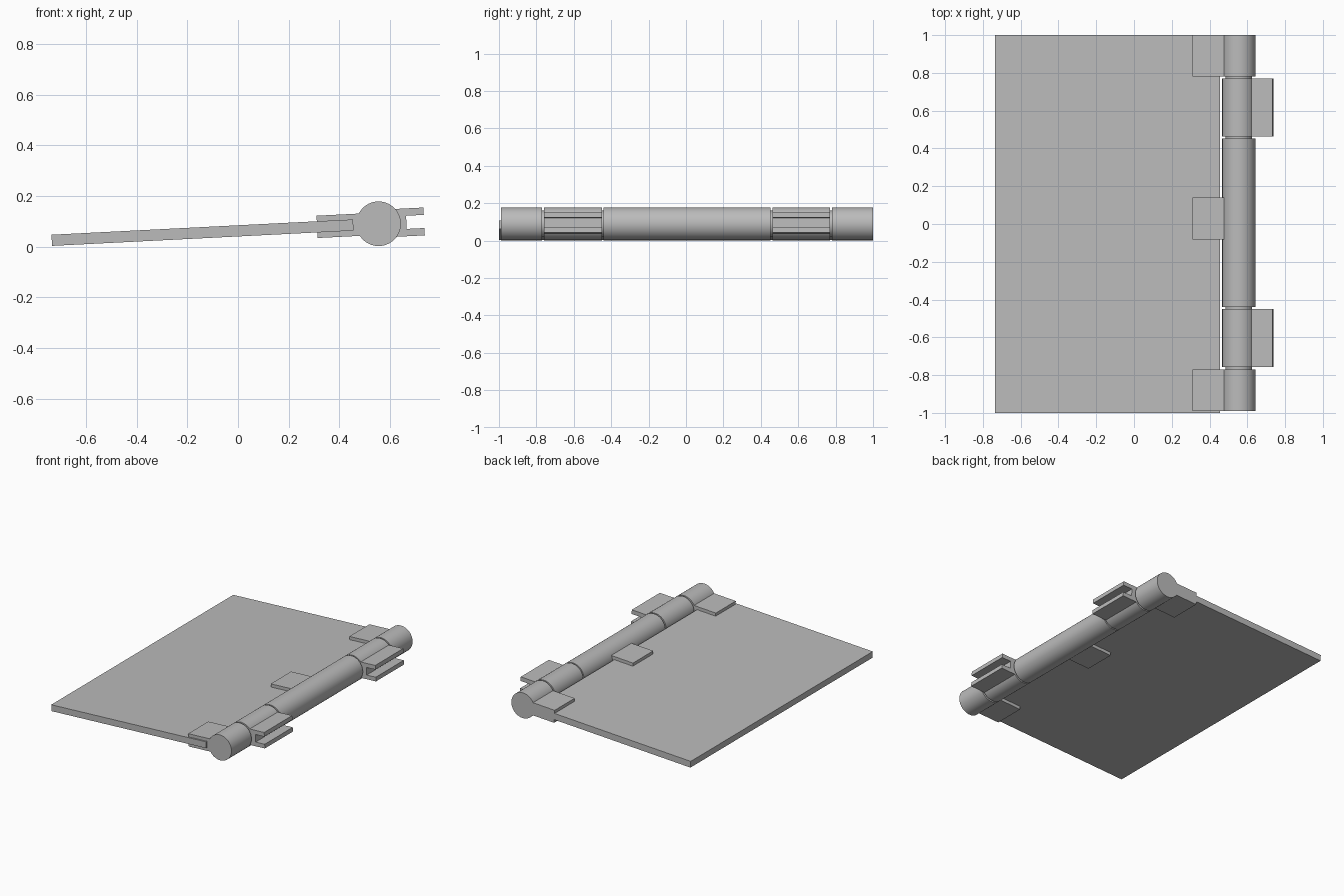
import bpy, bmesh, math
from mathutils import Matrix

if "Cube" in bpy.data.objects:
    bpy.data.objects.remove(bpy.data.objects["Cube"])

CX, CZ, R = 0.555, 0.09, 0.088      # hinge axis and barrel radius
TILT = math.radians(-2.9)           # everything leans about the hinge axis
FRAME = Matrix.Translation((CX, 0, CZ)) @ Matrix.Rotation(TILT, 4, 'Y')

metal = bpy.data.materials.new("grey_metal")
metal.diffuse_color = (0.5, 0.5, 0.5, 1)
metal.use_nodes = True
metal.node_tree.nodes["Principled BSDF"].inputs["Base Color"].default_value = metal.diffuse_color


def extrude_profile(name, pts, y0, y1, smooth=False):
    """Sweep an (x, z) outline, relative to the hinge axis, from y0 to y1."""
    bm = bmesh.new()
    face = bm.faces.new([bm.verts.new((x, y0, z)) for x, z in pts])
    ext = bmesh.ops.extrude_face_region(bm, geom=[face])
    moved = [v for v in ext["geom"] if isinstance(v, bmesh.types.BMVert)]
    bmesh.ops.translate(bm, verts=moved, vec=(0, y1 - y0, 0))
    bmesh.ops.recalc_face_normals(bm, faces=bm.faces)
    bm.transform(FRAME)
    mesh = bpy.data.meshes.new(name)
    bm.to_mesh(mesh)
    bm.free()
    mesh.materials.append(metal)
    obj = bpy.data.objects.new(name, mesh)
    bpy.context.collection.objects.link(obj)
    if smooth:
        bpy.context.view_layer.objects.active = obj
        obj.select_set(True)
        bpy.ops.object.shade_smooth_by_angle(angle=math.radians(30))
        obj.select_set(False)


def circle(r, n=64):
    return [(r * math.cos(2 * math.pi * i / n), r * math.sin(2 * math.pi * i / n))
            for i in range(n)]


def knuckle(name, y0, y1, clips=()):
    """Barrel section whose outline grows forked jaws to the left or right.

    Each clip is (side, tip, slot_end, outer_half, inner_half)."""
    extrude_profile(name + "_barrel", circle(R), y0, y1, True)
    for side, tip, slot, outer, inner, a, b in clips:
        root = math.sqrt(R * R - outer * outer) - 0.004
        pts = [(root, outer), (tip, outer), (tip, inner), (slot, inner),
               (slot, -inner), (tip, -inner), (tip, -outer), (root, -outer)]
        extrude_profile(name + "_jaw", [(side * x, z) for x, z in pts], a, b)


def leaf_jaw(a, b):
    return (-1, 0.243, 0.100, 0.044, 0.022, a, b)


def mount_jaw(a, b):
    return (1, 0.180, 0.110, 0.055, 0.026, a, b)


# flat leaf
extrude_profile("leaf_plate", [(-1.292, -0.022), (-0.100, -0.022),
                               (-0.100, 0.022), (-1.292, 0.022)], -1.0, 1.0)

# hinge pin showing in the gaps
extrude_profile("hinge_pin", circle(0.07), -0.98, 0.99, True)

# knuckles gripping the leaf
knuckle("back_knuckle", 0.78, 1.0, [leaf_jaw(0.78, 1.0)])
knuckle("middle_knuckle", -0.44, 0.453, [leaf_jaw(-0.083, 0.14)])
knuckle("front_knuckle", -0.99, -0.77, [leaf_jaw(-0.99, -0.77)])

# knuckles facing the mount
knuckle("back_mount", 0.462, 0.77, [mount_jaw(0.462, 0.77)])
knuckle("front_mount", -0.758, -0.45, [mount_jaw(-0.758, -0.45)])
